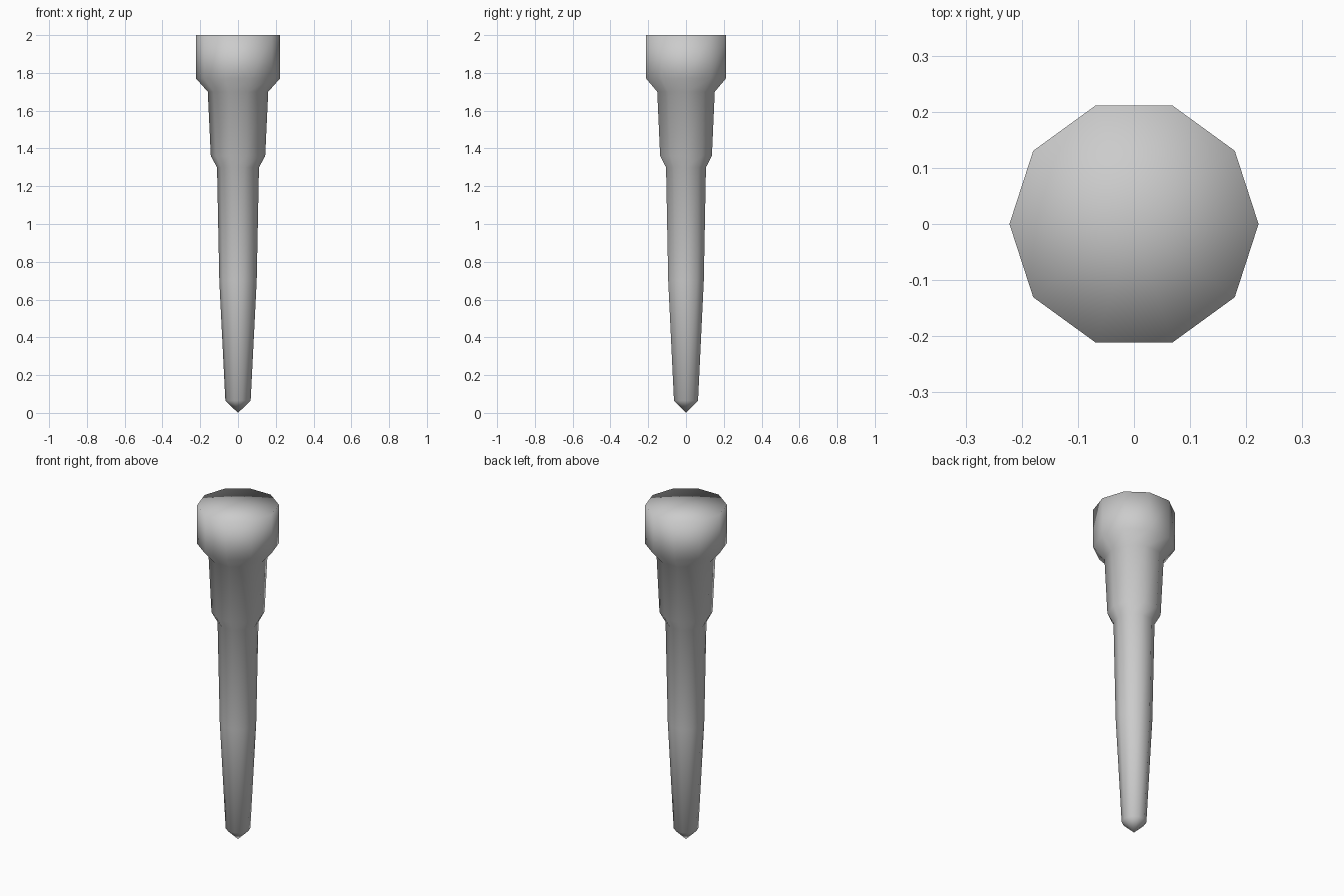
import bpy, bmesh, math

if "Cube" in bpy.data.objects:
    bpy.data.objects.remove(bpy.data.objects["Cube"])

SIDES = 10
# Radius / height steps from the bottom point up to the head rim
PROFILE = [(0.067, 0.065), (0.099, 0.70), (0.111, 1.30), (0.144, 1.36),
           (0.160, 1.70), (0.222, 1.77), (0.222, 2.0)]

bm = bmesh.new()

# Ten-sided rings
rings = []
for r, z in PROFILE:
    rings.append([bm.verts.new((r * math.cos(2 * math.pi * i / SIDES),
                                r * math.sin(2 * math.pi * i / SIDES), z))
                  for i in range(SIDES)])

# Pointed tip and flat head cap, both as triangle fans
tip = bm.verts.new((0, 0, 0))
cap = bm.verts.new((0, 0, 2.0))
for i in range(SIDES):
    j = (i + 1) % SIDES
    bm.faces.new((tip, rings[0][j], rings[0][i]))
    bm.faces.new((cap, rings[-1][i], rings[-1][j]))
    for low, high in zip(rings, rings[1:]):
        bm.faces.new((low[i], low[j], high[j], high[i]))

# Smooth shading throughout
for f in bm.faces:
    f.smooth = True

mesh = bpy.data.meshes.new("stepped_peg")
bm.to_mesh(mesh)
bm.free()
bpy.context.collection.objects.link(bpy.data.objects.new("stepped_peg", mesh))
